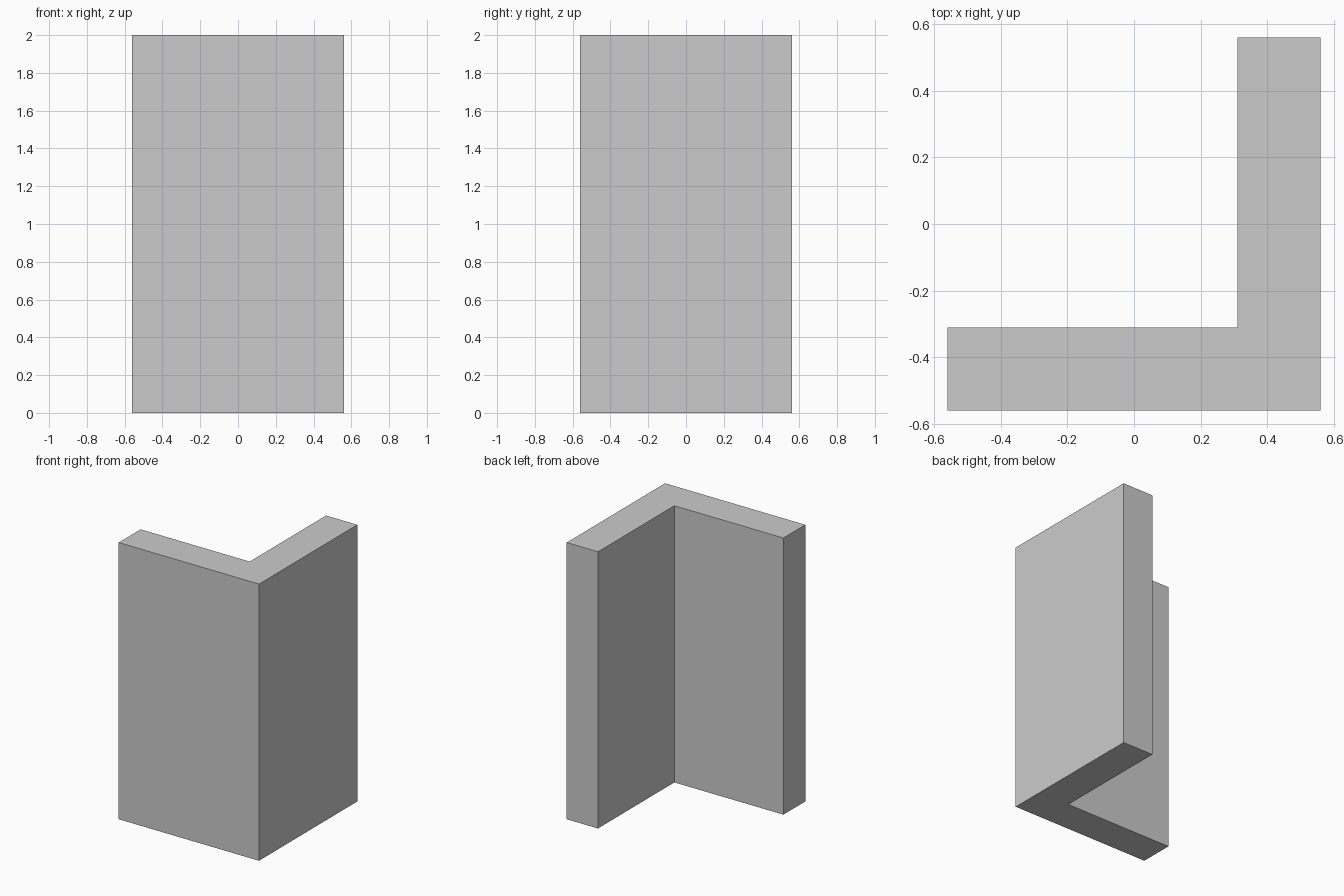
import bpy
import bmesh

if "Cube" in bpy.data.objects:
    bpy.data.objects.remove(bpy.data.objects["Cube"])

HALF = 0.561      # half the outer width and depth
THICK = 0.25      # wall thickness
HEIGHT = 2.0
inner = HALF - THICK

# L-shaped corner profile, counter-clockwise from above
profile = [(-HALF, -HALF), (HALF, -HALF), (HALF, HALF),
           (inner, HALF), (inner, -inner), (-HALF, -inner)]

# Corner wall: extrude the profile upward
bm = bmesh.new()
base = bm.faces.new([bm.verts.new((x, y, 0)) for x, y in profile])
extruded = bmesh.ops.extrude_face_region(bm, geom=[base], use_keep_orig=True)
top = [g for g in extruded["geom"] if isinstance(g, bmesh.types.BMVert)]
bmesh.ops.translate(bm, verts=top, vec=(0, 0, HEIGHT))
bmesh.ops.recalc_face_normals(bm, faces=bm.faces)

mesh = bpy.data.meshes.new("corner_wall")
bm.to_mesh(mesh)
bm.free()
bpy.context.collection.objects.link(bpy.data.objects.new("corner_wall", mesh))
